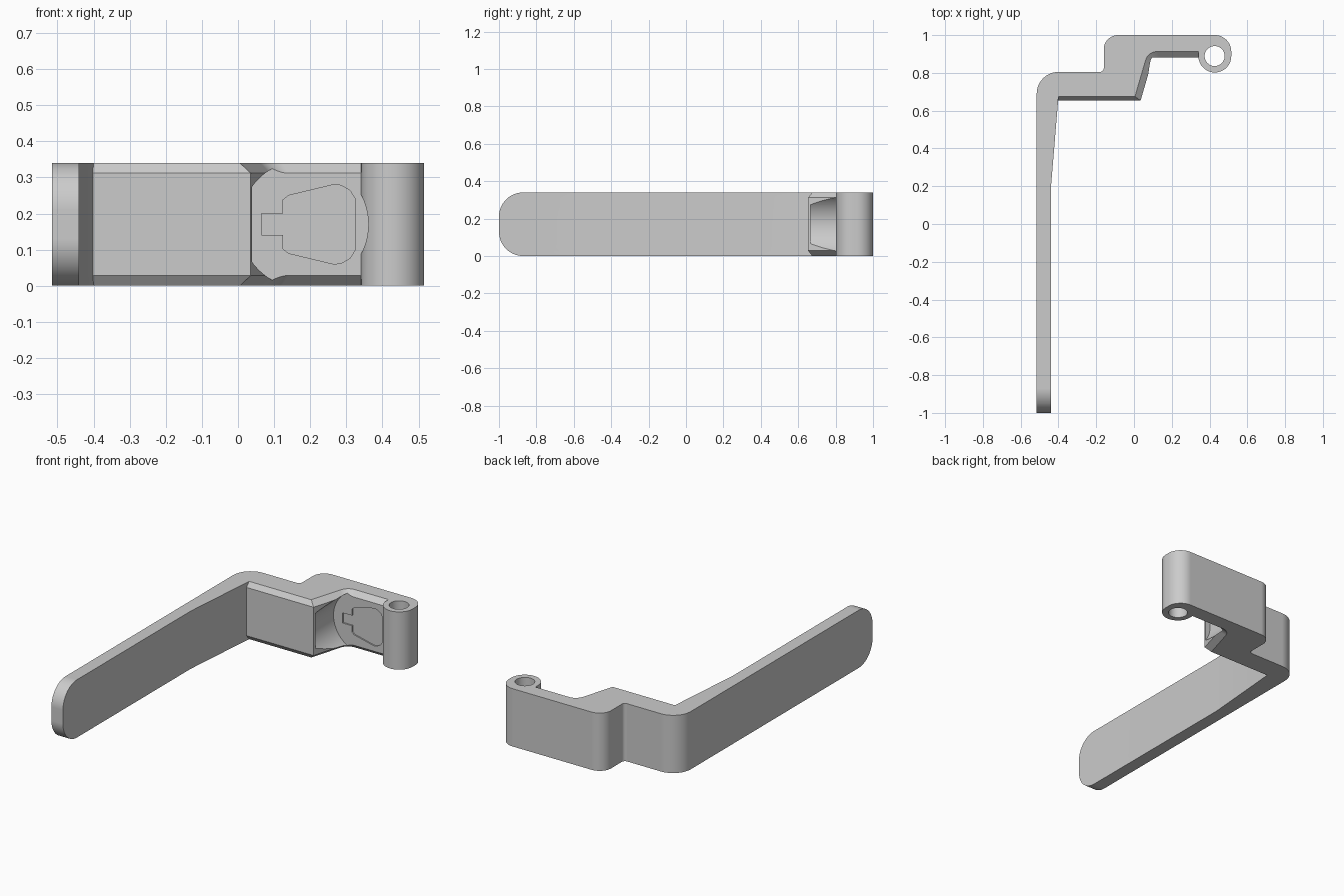
import bpy
import bmesh
from math import cos, sin, radians

cube = bpy.data.objects.get("Cube")
if cube:
    bpy.data.objects.remove(cube, do_unlink=True)

HEIGHT = 0.34
MID = HEIGHT / 2
CHAMFER = 0.028

grey = bpy.data.materials.new("plain grey")
grey.use_nodes = True
COLOUR = (0.6, 0.6, 0.6, 1)
grey.diffuse_color = COLOUR
grey.node_tree.nodes["Principled BSDF"].inputs["Base Color"].default_value = COLOUR


def arc(cx, cy, r, start, end, steps=12):
    angles = [radians(start + (end - start) * i / steps) for i in range(steps + 1)]
    return [(cx + r * cos(a), cy + r * sin(a)) for a in angles]


def loft(name, rings):
    """Skin a stack of closed rings and cap both ends."""
    bm = bmesh.new()
    loops = [[bm.verts.new(p) for p in ring] for ring in rings]
    n = len(loops[0])
    for low, high in zip(loops, loops[1:]):
        for i in range(n):
            j = (i + 1) % n
            bm.faces.new((low[i], low[j], high[j], high[i]))
    bm.faces.new(loops[0])
    bm.faces.new(loops[-1])
    bmesh.ops.recalc_face_normals(bm, faces=bm.faces)
    mesh = bpy.data.meshes.new(name)
    bm.to_mesh(mesh)
    bm.free()
    mesh.materials.append(grey)
    obj = bpy.data.objects.new(name, mesh)
    bpy.context.collection.objects.link(obj)
    return obj


def prism(name, points, axis, lo, hi):
    """Extrude a flat profile along one axis."""
    place = {"x": lambda a, b, d: (d, a, b),
             "y": lambda a, b, d: (a, d, b),
             "z": lambda a, b, d: (a, b, d)}[axis]
    return loft(name, [[place(a, b, d) for a, b in points] for d in (lo, hi)])


def combine(target, cutter, operation="DIFFERENCE"):
    cutter.hide_render = True
    mod = target.modifiers.new("cut", "BOOLEAN")
    mod.operation = operation
    mod.solver = "EXACT"
    mod.object = cutter
    bpy.context.view_layer.objects.active = target
    bpy.ops.object.modifier_apply(modifier=mod.name)
    bpy.data.objects.remove(cutter, do_unlink=True)


# Outline: lever, rounded elbow, step and hinge barrel
outer = [(-0.44, 0.19), (-0.44, -1), (-0.515, -1)]
outer += arc(-0.40, 0.69, 0.115, 180, 90)
outer += arc(-0.18, 0.825, 0.02, -90, 0, 6)
outer += arc(-0.085, 0.925, 0.075, 180, 90)
outer += arc(0.428, 0.913, 0.087, 90, 0)
outer += arc(0.428, 0.889, 0.087, 0, -170, 24)

# Inner edge, once at full size and once drawn back for the chamfer
full = [(0.341, 0.882)] + arc(0.14, 0.83, 0.052, 90, 165, 8)
full += [(0.035, 0.653), (-0.402, 0.653)]
back = [(0.341, 0.913)] + arc(0.122, 0.85, 0.063, 90, 165, 8)
back += [(0.005, 0.675), (-0.40, 0.675)]

layers = [(back, 0), (full, CHAMFER), (full, HEIGHT - CHAMFER), (back, HEIGHT)]
bracket = loft("lever_bracket",
               [[(x, y, z) for x, y in outer + inner] for inner, z in layers])

# Rounded lever tip
R = 0.13
tip = arc(-1 + R, R, R, 270, 180, 16) + arc(-1 + R, HEIGHT - R, R, 180, 90, 16)
tip = [(y, min(max(z, 0), HEIGHT)) for y, z in tip]
tip_corners = [(-1.1, -0.1), (-0.87, -0.1)] + tip[:17] + [(-1.1, MID)]
for side in (1, -1):
    corner = [(y, MID + side * (z - MID)) for y, z in tip_corners]
    combine(bracket, prism("tip_cutter", corner, "x", -0.7, -0.3))

# Hinge pin hole
combine(bracket, prism("hole_cutter", arc(0.427, 0.889, 0.053, 0, 352.5, 47),
                       "z", -0.1, HEIGHT + 0.1))

# Round pocket between the step and the hinge barrel
combine(bracket, prism("pocket_cutter", arc(0.183, MID, 0.178, 0, 354.375, 63),
                       "y", 0.665, 0.8815))

# Shallow tabbed recess in the pocket floor
half = [(0.065, 0.03), (0.125, 0.03), (0.125, 0.068), (0.14, 0.08),
        (0.265, 0.11), (0.285, 0.108), (0.31, 0.094), (0.325, 0.07)]
recess = [(x, MID + h) for x, h in half] + [(x, MID - h) for x, h in reversed(half)]
combine(bracket, prism("recess_cutter", recess, "y", 0.87, 0.89))

# Smooth the rounded parts and keep edges crisp
bpy.ops.object.select_all(action="DESELECT")
bracket.select_set(True)
bpy.context.view_layer.objects.active = bracket
bpy.ops.object.shade_smooth_by_angle(angle=radians(25))
weighted = bracket.modifiers.new("even_shading", "WEIGHTED_NORMAL")
weighted.keep_sharp = True
